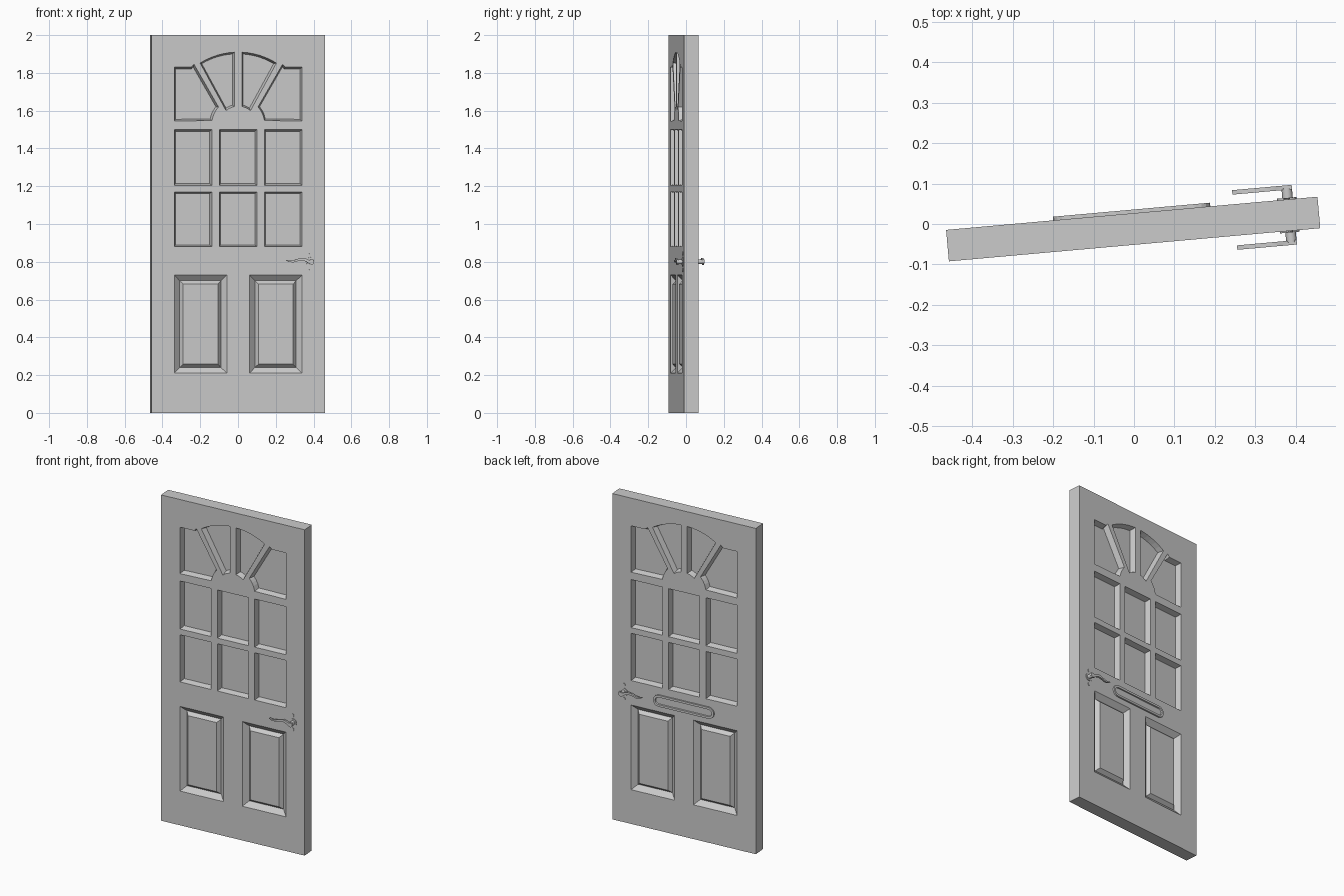
import bpy, bmesh
from math import sin, cos, pi, radians, sqrt
from mathutils import Matrix

cube = bpy.data.objects.get("Cube")
if cube:
    bpy.data.objects.remove(cube, do_unlink=True)

grey = bpy.data.materials.new("plain grey")
grey.use_nodes = True
colour = (0.6, 0.6, 0.6, 1)
grey.diffuse_color = colour
grey.node_tree.nodes["Principled BSDF"].inputs["Base Color"].default_value = colour

# The whole door stands slightly ajar
AJAR = Matrix.Translation((-0.002, -0.0125, 0)) @ Matrix.Rotation(radians(5.1), 4, 'Z')
W, H, T = 0.461, 2.0, 0.039      # half width, height, half thickness


def finish(bm, name, smooth=False):
    bmesh.ops.recalc_face_normals(bm, faces=bm.faces)
    bm.transform(AJAR)
    mesh = bpy.data.meshes.new(name)
    bm.to_mesh(mesh)
    bm.free()
    mesh.materials.append(grey)
    ob = bpy.data.objects.new(name, mesh)
    bpy.context.collection.objects.link(ob)
    if smooth:
        bpy.context.view_layer.objects.active = ob
        bpy.ops.object.select_all(action='DESELECT')
        ob.select_set(True)
        bpy.ops.object.shade_smooth_by_angle(angle=radians(35))
    return ob


def rect(x0, x1, z0, z1):
    return [(x0, z0), (x1, z0), (x1, z1), (x0, z1)]


def mirror(loop):
    return [(-x, z) for x, z in reversed(loop)]


def fan_arc(radius, x0, x1, steps):
    xs = [x0 + (x1 - x0) * i / steps for i in range(steps + 1)]
    return [(x, 1.524 + sqrt(radius ** 2 - x * x)) for x in xs]


def plate(name, outline, y0, y1, smooth=False):
    """Extrude an x-z outline from depth y0 to y1."""
    bm = bmesh.new()
    face = bm.faces.new([bm.verts.new((x, y0, z)) for x, z in outline])
    new = bmesh.ops.extrude_face_region(bm, geom=[face], use_keep_orig=True)["geom"]
    bmesh.ops.translate(bm, vec=(0, y1 - y0, 0),
                        verts=[v for v in new if isinstance(v, bmesh.types.BMVert)])
    return finish(bm, name, smooth)


def disc(cx, cz, rx, rz, sides=16):
    return [(cx + rx * cos(2 * pi * i / sides), cz + rz * sin(2 * pi * i / sides))
            for i in range(sides)]


# Outlines of the window panes: two rows of three, then the fan
panes = [rect(x - 0.1, x + 0.1, z0, z1)
         for x in (-0.24, 0, 0.24) for z0, z1 in ((0.88, 1.17), (1.205, 1.5))]
fan = fan_arc(0.386, -0.203, -0.02, 6) + fan_arc(0.1, -0.02, -0.065, 3)
side = [(-0.34, 1.545), (-0.34, 1.83), (-0.25, 1.83), (-0.235, 1.845)]
side += fan_arc(0.142, -0.105, -0.14, 4)
panes += [fan, mirror(fan), side, mirror(side)]
low = rect(-0.34, -0.06, 0.21, 0.73)
panels = [low, mirror(low)]

# Door slab: both faces filled around the openings, which are then sunk
bm = bmesh.new()
corners, sunk_panes, sunk_panels = [], [], []
for y in (-T, T):
    edges, loops = [], []
    for outline in [rect(-W, W, 0, H)] + panes + panels:
        vs = [bm.verts.new((x, y, z)) for x, z in outline]
        edges += [bm.edges.new((vs[i - 1], vs[i])) for i in range(len(vs))]
        loops.append(vs)
    bmesh.ops.triangle_fill(bm, edges=edges, use_beauty=True, normal=(0, y / T, 0))
    corners.append(loops[0])
    sunk_panes += [bm.faces.new(vs) for vs in loops[1:len(panes) + 1]]
    sunk_panels += [bm.faces.new(vs) for vs in loops[len(panes) + 1:]]
a, b = corners
for i in range(4):
    bm.faces.new((a[i - 1], a[i], b[i], b[i - 1]))
bmesh.ops.recalc_face_normals(bm, faces=bm.faces)
bm.normal_update()


def sink(faces, thickness, depth):
    bmesh.ops.inset_individual(bm, faces=faces, thickness=thickness,
                               depth=depth, use_even_offset=True)
    bm.normal_update()


sink(sunk_panes, 0.009, -0.034)
sink(sunk_panels, 0.03, -0.026)
sink(sunk_panels, 0.018, 0.02)
finish(bm, "door_slab")

# Letter plate on the back, with a sunken flap
bm = bmesh.new()
r, half = 0.035, 0.195
ends = [(sx * (half - r), a0) for sx, a0 in ((1, -pi / 2), (-1, pi / 2))]
outline = [(cx + r * cos(a0 + pi * i / 8), 0.8 + r * sin(a0 + pi * i / 8))
           for cx, a0 in ends for i in range(9)]
back = [bm.verts.new((x, T, z)) for x, z in outline]
front = [bm.verts.new((x, T + 0.009, z)) for x, z in outline]
for i in range(len(back)):
    bm.faces.new((back[i - 1], back[i], front[i], front[i - 1]))
bm.faces.new(back)
flap = bm.faces.new(front)
bmesh.ops.recalc_face_normals(bm, faces=bm.faces)
bm.normal_update()
sink([flap], 0.013, 0)
sink([flap], 0.002, -0.007)
finish(bm, "letter_plate")

# Lever handles: centre line (x, z, half height), same on both sides
wave = [(0.252, 0.808, 0.002), (0.27, 0.802, 0.004), (0.29, 0.802, 0.005),
        (0.315, 0.81, 0.006), (0.34, 0.814, 0.007), (0.36, 0.808, 0.008),
        (0.375, 0.799, 0.01), (0.39, 0.797, 0.013), (0.4, 0.802, 0.009)]
lever = [(x, z - h) for x, z, h in wave] + [(x, z + h) for x, z, h in reversed(wave)]
for s, where in ((-1, "front"), (1, "back")):
    plate(where + "_handle_rose", disc(0.385, 0.8, 0.024, 0.024), s * T, s * (T + 0.004), True)
    for dz in (-0.043, 0.043):
        plate(where + "_rose_tip", disc(0.385, 0.8 + dz, 0.008, 0.011, 10),
              s * T, s * (T + 0.003), True)
    plate(where + "_handle_spindle", disc(0.387, 0.8, 0.013, 0.013),
          s * T, s * (T + 0.028), True)
    plate(where + "_handle_lever", lever, s * (T + 0.024), s * (T + 0.035), True)
